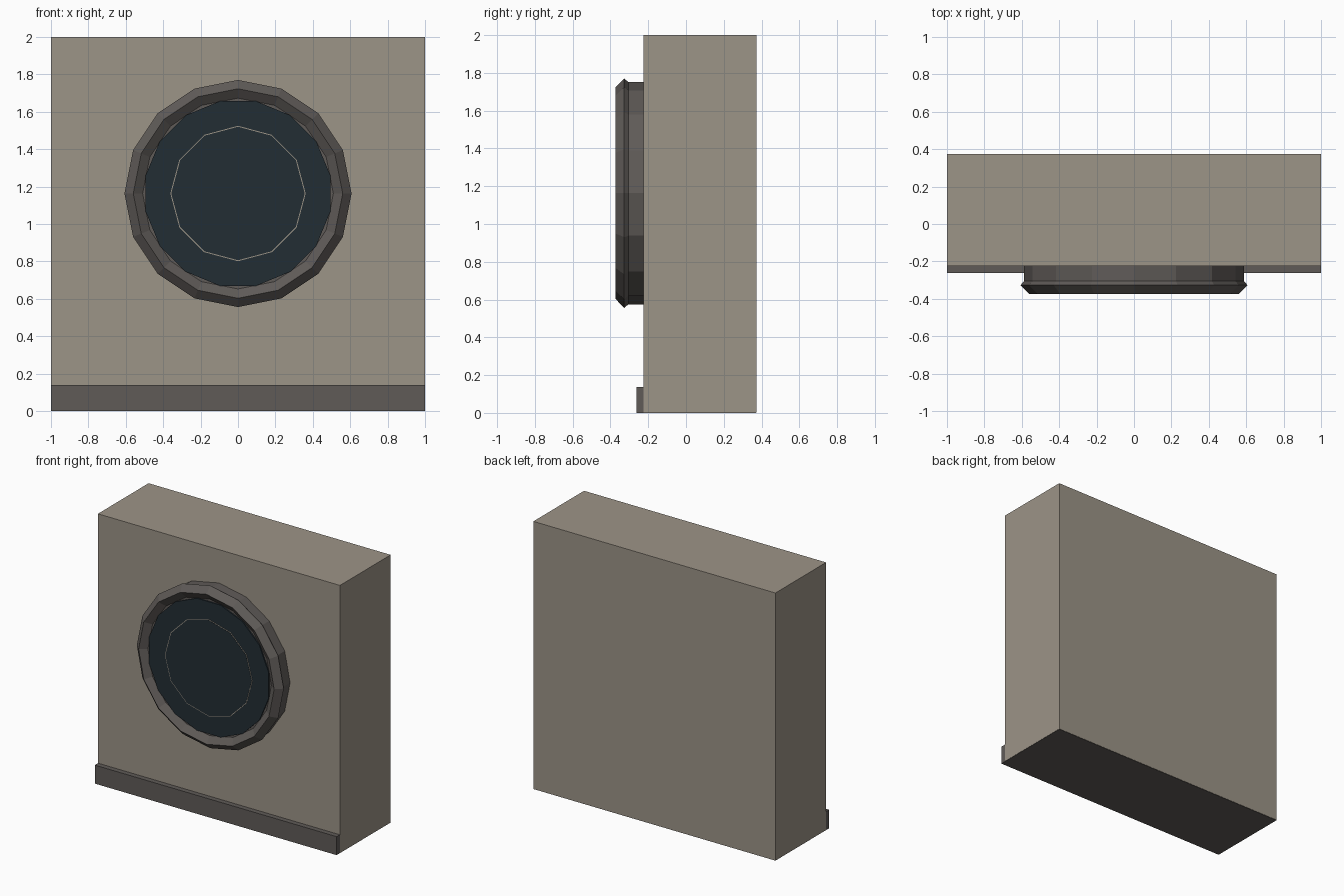
import bpy, bmesh, math

if "Cube" in bpy.data.objects:
    bpy.data.objects.remove(bpy.data.objects["Cube"])

CZ = 1.163  # height of the porthole centre


def material(name, rgb):
    m = bpy.data.materials.new(name)
    m.diffuse_color = (*rgb, 1)
    m.use_nodes = True
    m.node_tree.nodes["Principled BSDF"].inputs["Base Color"].default_value = m.diffuse_color
    return m


STONE = material("warm_stone", (0.335, 0.297, 0.243))
METAL = material("grey_metal", (0.115, 0.104, 0.097))
GLASS = material("dark_glass", (0.016, 0.026, 0.034))


def finish(name, bm, mat):
    bmesh.ops.recalc_face_normals(bm, faces=bm.faces)
    me = bpy.data.meshes.new(name)
    bm.to_mesh(me)
    bm.free()
    me.materials.append(mat)
    ob = bpy.data.objects.new(name, me)
    bpy.context.collection.objects.link(ob)
    return ob


def box(name, lo, hi, mat):
    bm = bmesh.new()
    bmesh.ops.create_cube(bm, size=1)
    for v in bm.verts:
        v.co = [(a + b) / 2 + c * (b - a) for a, b, c in zip(lo, hi, v.co)]
    return finish(name, bm, mat)


def lathe(name, profile, sides, mat, turn=0.0, closed=False):
    """Revolve (radius, y) points about the porthole axis."""
    bm = bmesh.new()
    rings = []
    for r, y in profile:
        ring = []
        for i in range(sides):
            a = 2 * math.pi * i / sides + turn
            ring.append(bm.verts.new((r * math.sin(a), y, CZ + r * math.cos(a))))
        rings.append(ring)
    pairs = list(zip(rings, rings[1:]))
    if closed:
        pairs.append((rings[-1], rings[0]))
    else:
        bm.faces.new(rings[0])
        bm.faces.new(rings[-1])
    for p, q in pairs:
        for i in range(sides):
            j = (i + 1) % sides
            bm.faces.new((p[i], p[j], q[j], q[i]))
    return finish(name, bm, mat)


# wall block and the skirting running underneath it
box("wall", (-1, -0.225, 0.002), (1, 0.373, 2), STONE)
box("skirting", (-0.999, -0.263, 0), (0.999, 0.371, 0.138), METAL)

# sixteen-sided rim with a flared, bevelled lip
lathe("porthole_rim",
      [(0.588, -0.215), (0.588, -0.305), (0.607, -0.327), (0.56, -0.373),
       (0.51, -0.335), (0.48, -0.335), (0.48, -0.215)],
      16, METAL, closed=True)

# glass pane, thin inlaid line and centre pane
lathe("glass_pane", [(0.503, -0.22), (0.503, -0.345)], 16, GLASS, turn=math.pi / 16)
lathe("inlay_line", [(0.362, -0.344), (0.362, -0.3465)], 12, STONE)
lathe("centre_pane", [(0.357, -0.344), (0.357, -0.348)], 12, GLASS)
